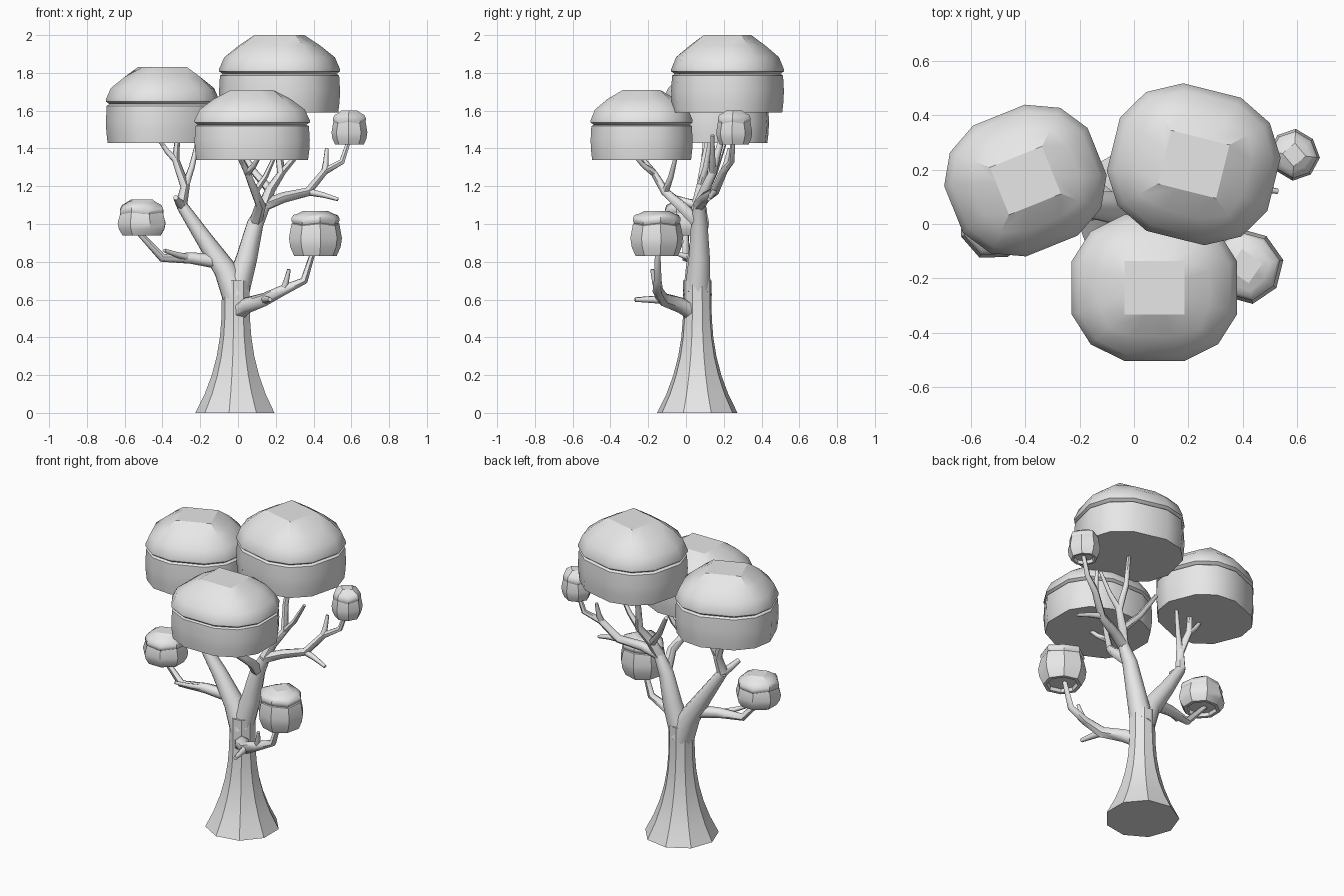
import bpy, bmesh
from math import cos, sin, pi, radians
from mathutils import Vector, Matrix

cube = bpy.data.objects.get("Cube")
if cube:
    bpy.data.objects.remove(cube)

grey = bpy.data.materials.new("plain_grey")
grey.use_nodes = True
grey.diffuse_color = (.8, .8, .8, 1)
shader = grey.node_tree.nodes["Principled BSDF"]
shader.inputs["Base Color"].default_value = grey.diffuse_color


def loft(name, rings, sharp_angle):
    """Skin a list of equal-length vertex rings and cap both ends flat."""
    bm = bmesh.new()
    loops = [[bm.verts.new(point) for point in ring] for ring in rings]
    for low, high in zip(loops, loops[1:]):
        for i in range(len(low)):
            bm.faces.new((low[i - 1], low[i], high[i], high[i - 1]))
    bm.faces.new(loops[0])
    bm.faces.new(loops[-1])
    bmesh.ops.recalc_face_normals(bm, faces=bm.faces)
    mesh = bpy.data.meshes.new(name)
    bm.to_mesh(mesh)
    bm.free()
    mesh.materials.append(grey)
    obj = bpy.data.objects.new(name, mesh)
    bpy.context.collection.objects.link(obj)
    bpy.ops.object.select_all(action='DESELECT')
    obj.select_set(True)
    bpy.context.view_layer.objects.active = obj
    bpy.ops.object.shade_smooth_by_angle(angle=radians(sharp_angle))
    for cap in mesh.polygons[-2:]:
        cap.use_smooth = False


def circle(sides):
    return [(cos(2 * pi * k / sides), sin(2 * pi * k / sides)) for k in range(sides)]


def limb(name, path, root_radius, tip_radius, sides=6):
    """Evenly tapered tube along a path; returns the path so twigs can join it."""
    points = [Vector(point) for point in path]
    last = len(points) - 1
    rings = []
    heading = None
    for i, point in enumerate(points):
        ahead = (points[min(i + 1, last)] - points[max(i - 1, 0)]).normalized()
        if heading is None:
            side = ahead.orthogonal().normalized()
        else:
            side = heading.rotation_difference(ahead) @ side
        heading = ahead
        across = ahead.cross(side)
        radius = root_radius + (tip_radius - root_radius) * i / last
        rings.append([point + radius * (side * c + across * s) for c, s in circle(sides)])
    loft(name, rings, 60)
    return points


def twig(name, parent, joint, tip, radius=.02):
    """Short curved shoot that starts at one joint of a parent limb."""
    start, end = parent[joint], Vector(tip)
    middle = start.lerp(end, .5)
    middle.z -= (end.z - start.z) * .1
    limb(name, (start, middle, end), radius, radius / 2)


def crown(name, centre, width, depth, bottom, rim, top, spin, small=False):
    """Bulging drum, a thin groove, and a dome that closes to a square cap."""
    turn = Matrix.Rotation(radians(spin), 2)
    if small:
        bulge, shoulder, wave = .2, .91, .01
        outline, square = ((1, 0), (.73, .73)), ((1, 0), (1, 1))
    else:
        bulge, shoulder, wave = .03, 1, 0
        outline, square = ((1, .36), (.77, .77), (.36, 1)), ((1, .33), (1, 1), (.33, 1))
    # each row holds height, scale and squareness
    rows = [(bottom + (rim - bottom) * t, 1 - bulge * (t * 2 - 1) ** 2, 0)
            for t in (0, .25, .5, .85)]
    if small:
        rows.insert(0, (bottom, .65, 0))
        rows.insert(0, (bottom + .02, .6, 0))
    rows += [(rim - .025, shoulder * .94, 0), (rim - .012, shoulder, 0)]
    rows += [(rim + (top - rim) * t, shoulder * cos(t * 1.2), t ** 4)
             for t in (0, .35, .7, 1)]
    rings = []
    for height, scale, squareness in rows:
        ring = []
        for quarter in range(4):
            swing = Matrix.Rotation(pi / 2 * quarter, 2)
            for k, (soft, hard) in enumerate(zip(outline, square)):
                flat = swing @ Vector(soft).lerp(Vector(hard), squareness) * scale
                flat = turn @ Vector((flat.x * width / 2, flat.y * depth / 2))
                lift = wave if k and bottom + .1 < height < (rim + top) / 2 else 0
                ring.append((centre[0] + flat.x, centre[1] + flat.y, height + lift))
        rings.append(ring)
    loft(name, rings, 35)


# Large crowns
crown("front_crown", (.075, -.235), .61, .54, 1.34, 1.55, 1.71, spin=0)
crown("back_right_crown", (.22, .22), .61, .56, 1.59, 1.82, 2, spin=-14)
crown("left_crown", (-.4, .16), .57, .52, 1.43, 1.66, 1.83, spin=22)

# Small crowns
crown("small_left_crown", (-.51, 0), .27, .26, .94, 1.07, 1.13, spin=20, small=True)
crown("small_front_crown", (.41, -.155), .28, .27, .83, 1.02, 1.07, spin=-35, small=True)
crown("small_far_crown", (.59, .255), .18, .19, 1.42, 1.55, 1.6, spin=40, small=True)

# Nine-sided trunk, flaring toward the ground
trunk_rings = []
for step in range(8):
    height = step / 10
    radius = .076 + .14 * max(0, 1 - height / .6) ** 2.4
    trunk_rings.append([(-radius * c - .01, radius * s + .06, height) for c, s in circle(9)])
loft("trunk", trunk_rings, 28)

# Main fork
right_limb = limb("right_limb", [(-.01, .06, .64), (.045, .07, .82), (.09, .07, 1),
                                 (.14, .07, 1.1)], .07, .032, sides=9)
left_limb = limb("left_limb", [(-.01, .06, .62), (-.07, .06, .76), (-.18, .07, .92),
                               (-.3, .06, 1.1)], .078, .03, sides=9)

# Left limb shoots
left_shoot = limb("left_crown_branch", [left_limb[-1], (-.28, .08, 1.2), (-.33, .1, 1.34),
                                        (-.32, .12, 1.46)], .032, .014)
twig("left_stump", left_limb, -1, (-.33, -.06, 1.14), .028)
twig("left_inner_twig", left_shoot, 1, (-.21, .13, 1.45), .022)
twig("left_outer_twig", left_shoot, 2, (-.42, .1, 1.45))
small_left = limb("small_left_branch", [(-.1, .06, .8), (-.25, .03, .82), (-.4, 0, .82),
                                        (-.54, 0, .97)], .04, .014)
twig("small_left_spur", small_left, 1, (-.39, -.08, .86))

# Low front branch and its spurs
low_front = limb("low_front_branch", [(0, .04, .53), (.05, -.03, .57), (.14, -.12, .6),
                                      (.24, -.15, .65), (.35, -.15, .7), (.4, -.15, .86)],
                 .05, .014)
twig("low_front_stub", low_front, 2, (.17, -.27, .6), .024)
twig("low_front_spur", low_front, 3, (.27, -.18, .76))

# Right limb: shoots under the front crown
front_shoot = limb("front_crown_branch", [right_limb[-2], (.12, -.03, 1.1), (.09, -.11, 1.17),
                                          (.05, -.17, 1.27), (0, -.25, 1.37)], .034, .013)
twig("front_crown_twig", front_shoot, 2, (.2, -.05, 1.37))
twig("front_crown_side_twig", front_shoot, 3, (.12, -.28, 1.37))

# Right limb: shoots under the back crown
back_shoot = limb("back_crown_branch", [right_limb[-1], (.17, .1, 1.18), (.23, .14, 1.27),
                                        (.21, .18, 1.42), (.22, .22, 1.62)], .034, .012)
twig("back_crown_right_twig", back_shoot, 2, (.37, .14, 1.47))
twig("back_crown_left_twig", back_shoot, 1, (0, .2, 1.42), .025)

# Right limb: far branch and its spurs
far_shoot = limb("far_branch", [right_limb[-1], (.24, .1, 1.14), (.37, .15, 1.17),
                                (.46, .2, 1.28), (.55, .24, 1.33), (.59, .25, 1.45)],
                 .034, .012)
twig("far_low_spur", far_shoot, 2, (.53, .12, 1.13))
twig("far_high_spur", far_shoot, 3, (.47, .23, 1.4))
